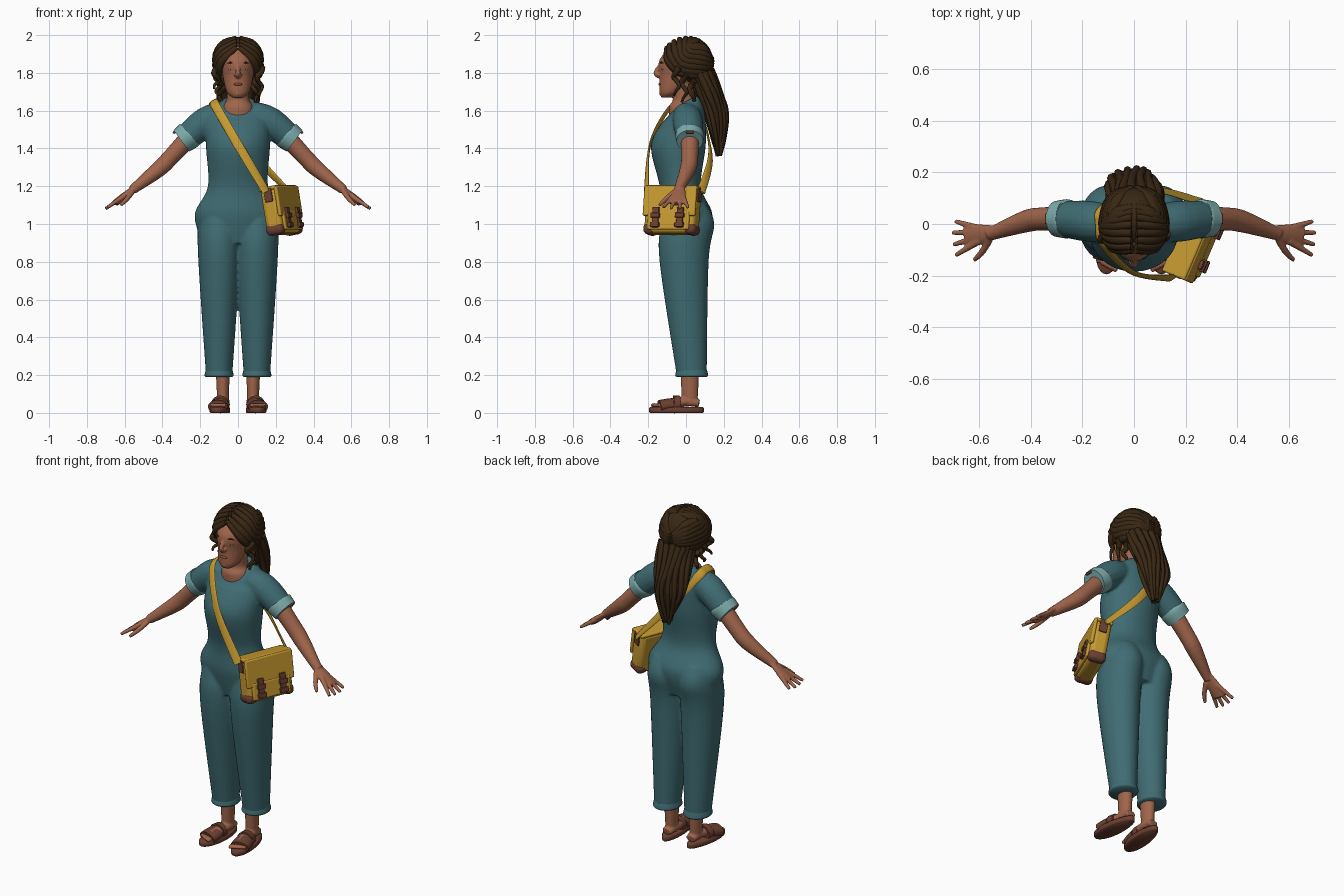
import bpy, bmesh, math, random
from mathutils import Vector, Matrix

random.seed(4)
if "Cube" in bpy.data.objects:
    bpy.data.objects.remove(bpy.data.objects["Cube"])
SIDES = (1, -1)


def material(name, red, green, blue):
    made = bpy.data.materials.new(name)
    made.use_nodes = True
    made.diffuse_color = (red, green, blue, 1)
    made.node_tree.nodes["Principled BSDF"].inputs["Base Color"].default_value = made.diffuse_color
    return made


TEAL = material("teal cloth", .05, .15, .17)
PALE = material("pale cuff cloth", .2, .4, .4)
SKIN = material("skin", .35, .13, .07)
HAIR = material("dark brown hair", .04, .02, .007)
YELLOW = material("yellow canvas", .56, .32, .03)
LEATHER = material("brown leather", .15, .05, .03)
LIPS = material("lips", .27, .08, .05)
WHITE = material("eye white", .5, .4, .4)
DARK = material("dark eye", .03, .02, .01)


def spline(rows, steps):
    """Smooth curve through rows of numbers."""
    curve = []
    last = len(rows) - 1
    for index in range(last):
        near = [rows[max(0, min(last, index + shift))] for shift in (-1, 0, 1, 2)]
        for step in range(steps):
            t = step / steps
            curve.append([start + t / 2 * (end - before + t * (2 * before - 5 * start + 4 * end - after
                                           + t * (3 * (start - end) + after - before)))
                          for before, start, end, after in zip(*near)])
    return curve + [list(rows[-1])]


def loft(bm, rows, up, axis, sides, steps, mirror):
    """Skin of ellipses through rows of x, y, z and two radii."""
    rows = spline([(row[0] * mirror, *row[1:]) for row in rows], steps)
    centres = [Vector(row[:3]) for row in rows]
    rings = []
    for index, (centre, row) in enumerate(zip(centres, rows)):
        after = centres[min(index + 1, len(centres) - 1)]
        before = centres[max(index - 1, 0)]
        tangent = axis or (after - before).normalized()
        across = up(centre).cross(tangent).normalized()
        outward = tangent.cross(across)
        angles = [math.tau * k / sides for k in range(sides)]
        rings.append([bm.verts.new(centre + across * row[3] * math.cos(angle) + outward * row[4] * math.sin(angle))
                      for angle in angles])
    for ring, following in zip(rings, rings[1:]):
        for k in range(sides):
            bm.faces.new((ring[k], ring[k - 1], following[k - 1], following[k]))
    bm.faces.new(rings[0])
    bm.faces.new(rings[-1])


def upward(point):
    return Vector((0, 0, 1))


def backward(point):
    return Vector((0, 1, 0))


def sweep(bm, rows, flat=1, up=upward, sides=16, steps=4, mirror=1):
    """Tube through rows of x, y, z, radius."""
    loft(bm, [(*row, row[3] * flat) for row in rows], up, None, sides, steps, mirror)


def stack(bm, rows, x=0, steps=8, mirror=1):
    """Level rings from rows of z, y, half width, half depth."""
    loft(bm, [(x, y, z, width, depth) for z, y, width, depth in rows],
         backward, upward(None), 28, steps, mirror)


def ball(bm, x, y, z, *size):
    bmesh.ops.create_uvsphere(bm, u_segments=20, v_segments=12, radius=1,
                              matrix=Matrix.Translation((x, y, z)) @ Matrix.Diagonal((*size, 1)))


def finish(bm, name, colour, fuse=0, bevel=0):
    bmesh.ops.recalc_face_normals(bm, faces=bm.faces)
    mesh = bpy.data.meshes.new(name)
    bm.to_mesh(mesh)
    bm.free()
    mesh.materials.append(colour)
    made = bpy.data.objects.new(name, mesh)
    bpy.context.collection.objects.link(made)
    bpy.ops.object.select_all(action="DESELECT")
    made.select_set(True)
    bpy.context.view_layer.objects.active = made
    bpy.ops.object.shade_smooth_by_angle(angle=1)
    if fuse:
        remesh = made.modifiers.new("fuse", "REMESH")
        remesh.mode, remesh.voxel_size, remesh.use_smooth_shade = "VOXEL", fuse, True
        made.modifiers.new("soften", "SMOOTH").iterations = 4
    if bevel:
        rounding = made.modifiers.new("round", "BEVEL")
        rounding.width, rounding.segments = bevel, 3
    return made


# Jumpsuit: torso with dipped neckline, legs and sleeves
suit, hems, cuffs, tabs = (bmesh.new() for _ in range(4))
stack(suit, [(.9, 0, .19, .11), (1.05, 0, .23, .14), (1.2, -.03, .16, .11),
             (1.42, -.04, .17, .145), (1.58, 0, .16, .1), (1.65, 0, .08, .07)])
for vert in suit.verts:
    vert.co.z += 5 * max(0, vert.co.z - 1.55) * vert.co.y
for side in SIDES:
    stack(suit, [(1.1, .01, .08, .1), (1, .01, .11, .14), (.8, -.01, .11, .13), (.2, .03, .07, .08)],
          x=.1, mirror=side)
    stack(hems, [(z, .03, .07 + flare, .08 + flare) for z, flare in ((.19, 0), (.2, .007), (.23, 0))],
          x=.1, mirror=side)
    sweep(suit, [(.08, 0, 1.58, .07), (.17, .01, 1.54, .08), (.28, .02, 1.45, .07)], mirror=side)
    sweep(cuffs, [(.25, .02, 1.48, .07), (.26, .02, 1.47, .076), (.3, .02, 1.44, .07)], sides=24, mirror=side)
    bmesh.ops.create_cube(tabs, matrix=Matrix.Translation((.32 * side, .02, 1.5))
                          @ Matrix.Rotation(side * .7, 4, "Y") @ Matrix.Diagonal((.06, .04, .014, 1)))
finish(suit, "jumpsuit", TEAL, fuse=.009)
finish(hems, "trouser_hems", TEAL)
finish(cuffs, "sleeve_cuffs", PALE)
finish(tabs, "sleeve_tabs", LEATHER, bevel=.004)

# Head, neck and face
head, eyes, pupils, brows, lips = (bmesh.new() for _ in range(5))
stack(head, [(1.67, -.1, .03, .03), (1.7, -.08, .06, .06), (1.78, -.04, .08, .1),
             (1.87, -.02, .09, .12), (1.96, 0, .05, .06)])
stack(head, [(1.55, -.02, .09, .07), (1.62, -.02, .08, .07), (1.66, -.01, .06, .06), (1.75, -.02, .06, .06)])
sweep(head, [(0, -.13, 1.85, .009), (0, -.16, 1.8, .013), (0, -.14, 1.78, .012)], up=backward)
ball(head, 0, -.125, 1.69, .02, .016, .016)
for side in SIDES:
    ball(head, .013 * side, -.145, 1.79, .01, .012, .008)
    ball(head, .09 * side, 0, 1.8, .012, .02, .034)
    ball(eyes, .037 * side, -.12, 1.82, .017, .01, .007)
    ball(pupils, .037 * side, -.127, 1.82, .007, .006, .007)
    sweep(brows, [(.016, -.135, 1.845, .003), (.04, -.13, 1.855, .005), (.065, -.105, 1.845, .002)],
          sides=8, mirror=side)
ball(lips, 0, -.135, 1.74, .024, .011, .008)
finish(head, "head", SKIN, fuse=.005)
finish(eyes, "eyes", WHITE)
finish(pupils, "pupils", DARK)
finish(brows, "eyebrows", HAIR)
finish(lips, "mouth", LIPS)

# Arms and hands, with fingers fanned from the knuckles
arms = bmesh.new()
knuckles, forward, across = Vector((.6, -.04, 1.15)), Vector((.82, -.1, -.56)), Vector((0, -1, 0))
for side in SIDES:
    sweep(arms, [(.24, .02, 1.48, .05), (.35, .02, 1.36, .045), (.42, .01, 1.29, .043), (.56, -.04, 1.18, .025)],
          mirror=side)
    sweep(arms, [(.54, -.03, 1.2, .025), (.6, -.04, 1.15, .04), (.65, -.05, 1.11, .04)], flat=.45, mirror=side)
    for finger in range(4):
        spread = finger - 1.4
        base = knuckles + across * spread * .016
        reach = (forward + across * spread / 4) * (.13 - .012 * abs(spread))
        sweep(arms, [(*(base + reach * part), .015 - .006 * part) for part in (0, .5, 1)], sides=10, mirror=side)
    sweep(arms, [(.56, -.06, 1.17, .015), (.59, -.11, 1.13, .013), (.62, -.14, 1.1, .009)], sides=10, mirror=side)
finish(arms, "arms_and_hands", SKIN, fuse=.005)

# Feet and sandals
feet, soles, bands = (bmesh.new() for _ in range(3))
for side in SIDES:
    sweep(feet, [(.08, .07, .05, .03), (.08, 0, .06, .037), (.1, -.12, .04, .046)], flat=.7, mirror=side)
    stack(feet, [(.04, .02, .03, .04), (.15, .02, .034, .046), (.25, .02, .04, .05)], x=.08, mirror=side)
    for toe in range(5):
        ball(feet, (.073 + .017 * toe) * side, .009 * toe - .165, .04, .012 - .001 * toe, .024, .012)
    older = len(soles.verts)
    stack(soles, [(0, -.05, .045, .14), (.005, -.05, .05, .145), (.025, -.05, .05, .145), (.03, -.05, .045, .14)],
          x=.09, steps=1, mirror=side)
    for vert in list(soles.verts)[older:]:
        vert.co.x *= 1 - vert.co.y
    sweep(bands, [(.107, -.14, .033, .054), (.1, -.1, .04, .054), (.095, -.07, .045, .052)], flat=.65, mirror=side)
    sweep(bands, [(.093, -.065, .045, .05), (.09, -.03, .047, .046)], flat=.95, mirror=side)
finish(feet, "feet", SKIN, fuse=.005)
finish(soles, "sandal_soles", LEATHER)
finish(bands, "sandal_straps", LEATHER)

# Hair: cap, locks swept back, loose curls and long tail
hair = bmesh.new()
ball(hair, 0, .02, 1.865, .116, .123, .126)
crown, crown_size = Vector((0, .005, 1.86)), Vector((.12, .135, .127))


def from_crown(point):
    return point - crown


def on_crown(direction, radius):
    return (*(crown + crown_size * direction.normalized()), radius)


for side in SIDES:
    for lock in range(8):
        stray = random.uniform(-.05, .05)
        parting = Vector((side * .06, lock / 5 - .85, .62 + lock / 16))
        temple = Vector((side, lock / 12 - .35 + stray, lock / 5 - .5))
        nape = Vector((side / 2, .75, lock / 7 - .5 + stray))
        knot = Vector((side / 10, 1, lock / 10 - .6))
        sweep(hair, [on_crown(parting, .014), on_crown(parting.lerp(temple, .5), .022), on_crown(temple, .025),
                     on_crown(temple.lerp(nape, .6), .025), on_crown(nape, .024), on_crown(knot, .016)],
              flat=.8, up=from_crown, sides=8)
    for curl in range(3):
        sweep(hair, [(.115 - .012 * curl + .014 * math.sin(1.6 * bend + curl + side),
                      .04 * curl - .05 + .014 * math.cos(1.6 * bend),
                      1.83 - .035 * curl - (.022 + .003 * side) * bend, .018 * (1 - bend / 9)) for bend in range(7)],
              up=backward, sides=8, mirror=side)
tail = [(1.82, .07, .09, .06), (1.68, .13, .09, .06), (1.55, .165, .08, .05), (1.38, .175, .01, .01)]
stack(hair, tail)
strands = 16
for strand in range(strands):
    angle = math.tau * strand / strands
    sweep(hair, [(width * math.cos(angle) + .011 * math.sin(bend + strand), y + depth * math.sin(angle),
                  z - .02 * random.random(), .021 - .002 * bend)
                 for bend, (z, y, width, depth) in enumerate(spline(tail, 2))], up=backward, sides=8)
finish(hair, "hair", HAIR)

# Shoulder bag, built upright and hung against the hip
HANG = Matrix.Translation((.23, -.07, 1.07)) @ Matrix.Rotation(-.4, 4, "Z") @ Matrix.Rotation(-.17, 4, "Y")


def bag_part(name, colour, bevel, size, *places):
    bm = bmesh.new()
    for place in places:
        bmesh.ops.create_cube(bm, matrix=Matrix.Translation(place) @ Matrix.Diagonal((*size, 1)))
    finish(bm, name, colour, bevel=bevel).matrix_world = HANG


bag_part("bag_body", YELLOW, .025, (.095, .29, .25), (0, 0, 0))
bag_part("bag_flap", YELLOW, .008, (.02, .3, .16), (.047, 0, .045))
bag_part("bag_lid", YELLOW, .008, (.1, .3, .02), (0, 0, .12))
bag_part("bag_pocket", YELLOW, .009, (.02, .24, .1), (.05, 0, -.06))
bag_part("bag_straps", LEATHER, .004, (.016, .036, .11), *((.062, .07 * side, -.045) for side in SIDES))
bag_part("bag_buckles", LEATHER, .004, (.018, .05, .026),
         *((.068, .07 * side, height) for side in SIDES for height in (-.035, -.085)))
bag_part("bag_corners", LEATHER, .025, (.1, .064, .06), *((0, .118 * side, -.1) for side in SIDES))
bag_part("bag_strap_ends", LEATHER, .004, (.045, .012, .075), *((0, .146 * side, .085) for side in SIDES))

# Strap across chest, right shoulder and back
strap = bmesh.new()
loft(strap, [(*point, .024, .006) for point in (
    (.15, -.21, 1.17), (0, -.19, 1.42), (-.11, -.09, 1.61), (-.13, 0, 1.65),
    (-.11, .07, 1.61), (.08, .13, 1.37), (.27, .08, 1.17))],
     lambda point: Vector((point.x, point.y, max(0, point.z - 1.45))), None, 12, 8, 1)
finish(strap, "bag_shoulder_strap", YELLOW)
